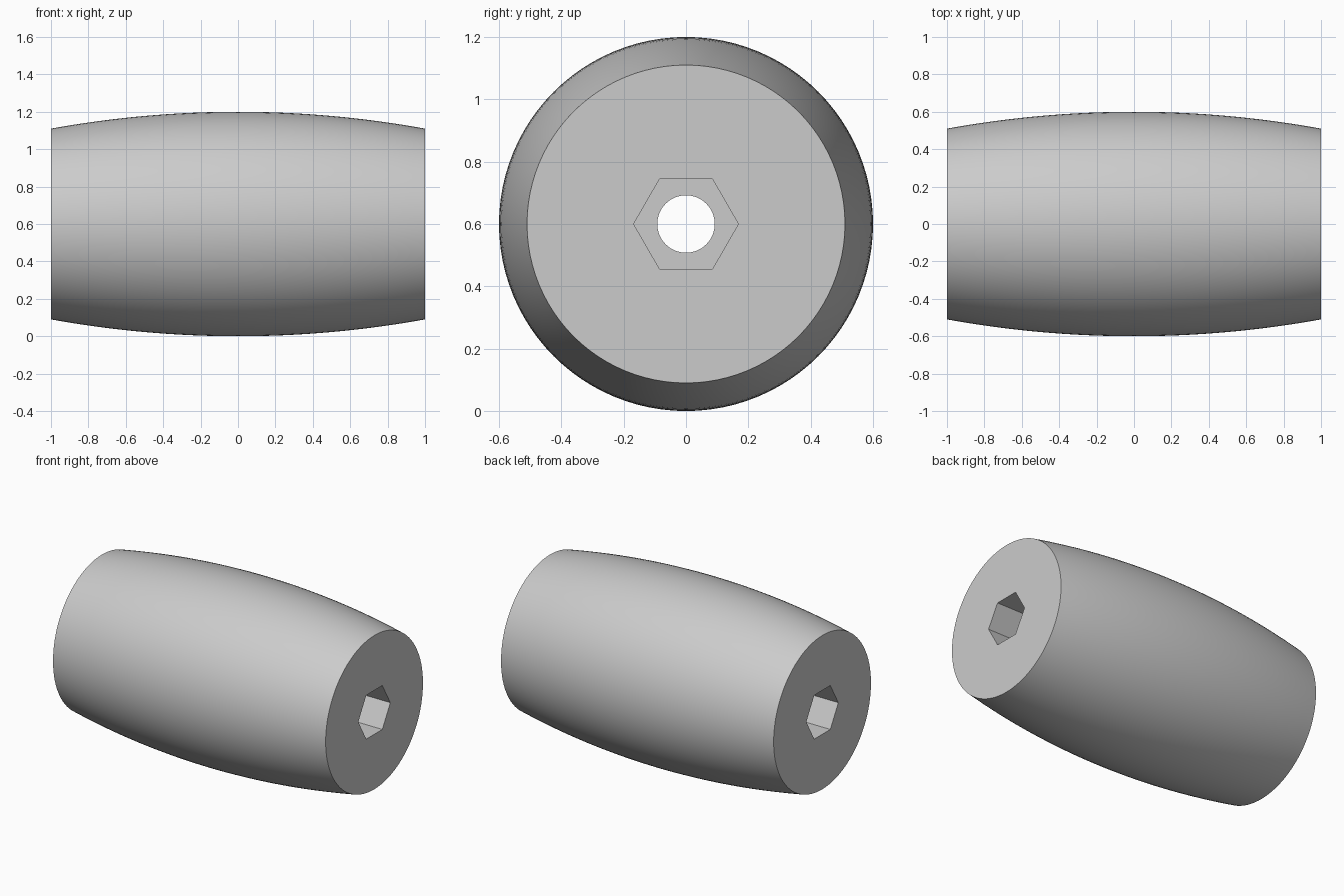
import bpy
import bmesh
from math import cos, sin, pi, sqrt, radians

cube = bpy.data.objects.get("Cube")
if cube:
    bpy.data.objects.remove(cube, do_unlink=True)

SEGMENTS = 96
HALF = 1.0           # half length along x
R_MID, R_END = 0.6, 0.51
HEX_R, HEX_DEPTH = 0.168, 0.2
BORE_R = 0.092

grey = bpy.data.materials.new("plain grey")
grey.use_nodes = True
colour = (0.6, 0.6, 0.6, 1)
grey.diffuse_color = colour
grey.node_tree.nodes["Principled BSDF"].inputs["Base Color"].default_value = colour


def round_radius(r):
    return lambda a: r


def hex_radius(r):
    # distance to the side of a hexagon with a corner at angle zero
    return lambda a: r * cos(pi / 6) / cos(a % (pi / 3) - pi / 6)


# Bulged outer wall: a circular arc from end to end
sag = R_MID - R_END
arc_r = (HALF ** 2 + sag ** 2) / (2 * sag)
STEPS = 32
rings = []
for i in range(STEPS + 1):
    x = HALF * (2 * i / STEPS - 1)
    rings.append((x, round_radius(R_MID - arc_r + sqrt(arc_r ** 2 - x ** 2))))

# Hexagonal socket at each end, joined by the round bore
floor = HALF - HEX_DEPTH
for side in (1, -1):
    socket = [(side * HALF, hex_radius(HEX_R)),
              (side * floor, hex_radius(HEX_R)),
              (side * floor, round_radius(BORE_R))]
    rings += socket[::side]

# Skin the closed series of rings
bm = bmesh.new()
loops = []
for x, radius in rings:
    loop = []
    for k in range(SEGMENTS):
        a = 2 * pi * k / SEGMENTS
        loop.append(bm.verts.new((x, radius(a) * cos(a), R_MID + radius(a) * sin(a))))
    loops.append(loop)
for i, loop in enumerate(loops):
    after = loops[(i + 1) % len(loops)]
    for k in range(SEGMENTS):
        n = (k + 1) % SEGMENTS
        bm.faces.new((loop[k], after[k], after[n], loop[n]))
bmesh.ops.recalc_face_normals(bm, faces=bm.faces)

mesh = bpy.data.meshes.new("barrel_body")
bm.to_mesh(mesh)
bm.free()
mesh.materials.append(grey)
body = bpy.data.objects.new("barrel_body", mesh)
bpy.context.collection.objects.link(body)

# Smooth wall with crisp rims and socket corners
bpy.ops.object.select_all(action="DESELECT")
body.select_set(True)
bpy.context.view_layer.objects.active = body
bpy.ops.object.shade_smooth_by_angle(angle=radians(30))
